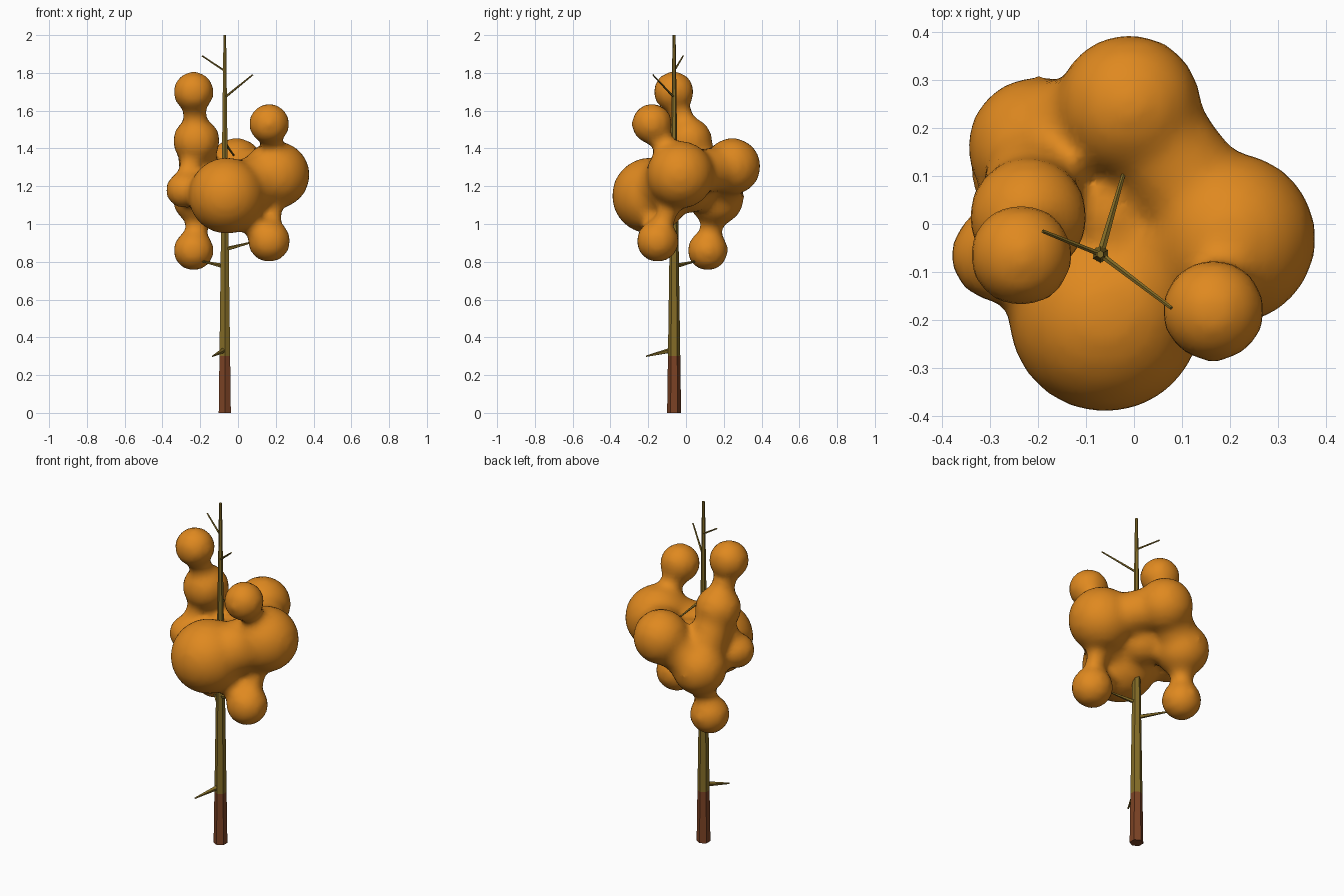
import bpy, bmesh
from mathutils import Vector, Matrix

if "Cube" in bpy.data.objects:
    bpy.data.objects.remove(bpy.data.objects["Cube"])


def material(name, rgb):
    m = bpy.data.materials.new(name)
    m.diffuse_color = (*rgb, 1)
    m.use_nodes = True
    m.node_tree.nodes["Principled BSDF"].inputs["Base Color"].default_value = m.diffuse_color
    return m


def add_object(name, bm, mat):
    me = bpy.data.meshes.new(name)
    bm.to_mesh(me)
    bm.free()
    ob = bpy.data.objects.new(name, me)
    bpy.context.collection.objects.link(ob)
    me.materials.append(mat)
    return ob


def taper(bm, a, b, r1, r2, sides):
    a, b = Vector(a), Vector(b)
    d = b - a
    mat = Matrix.Translation((a + b) / 2) @ d.to_track_quat('Z', 'Y').to_matrix().to_4x4()
    bmesh.ops.create_cone(bm, cap_ends=True, segments=sides, radius1=r1,
                          radius2=r2, depth=d.length, matrix=mat)


bark = material("bark", (0.23, 0.15, 0.02))
base_bark = material("base_bark", (0.20, 0.055, 0.018))
leaf = material("leaf", (0.74, 0.25, 0.014))

TX, TY = -0.07, -0.063


def trunk_r(z):
    return 0.037 - 0.0145 * z


# Trunk: dark foot and long tapering stem
for name, z0, z1, mat in (("trunk_base", 0, 0.3, base_bark), ("trunk", 0.3, 2.0, bark)):
    bm = bmesh.new()
    taper(bm, (TX, TY, z0), (TX, TY, z1), trunk_r(z0), trunk_r(z1), 6)
    add_object(name, bm, mat)

# Twigs: height on trunk, tip
twigs = [
    (0.335, (-0.135, -0.21, 0.30)),
    (0.775, (-0.20, 0.06, 0.805)),
    (0.865, (0.08, -0.12, 0.905)),
    (1.43, (-0.02, 0.11, 1.36)),
    (1.67, (0.078, -0.175, 1.79)),
    (1.81, (-0.19, -0.015, 1.89)),
]
for i, (z, tip) in enumerate(twigs):
    bm = bmesh.new()
    taper(bm, (TX, TY, z), tip, trunk_r(z) * 0.5, 0.004, 5)
    add_object(f"twig_{i + 1}", bm, bark)

# Foliage: blobs joined by necks, fused and smoothed
blobs = {
    "top_left": ((-0.235, -0.065, 1.70), 0.105),
    "upper_left": ((-0.22, 0.015, 1.44), 0.122),
    "top_right": ((0.165, -0.18, 1.53), 0.105),
    "right": ((0.20, -0.03, 1.26), 0.177),
    "front": ((-0.06, -0.19, 1.15), 0.20),
    "back": ((-0.01, 0.245, 1.305), 0.148),
    "left": ((-0.285, -0.065, 1.18), 0.095),
    "back_left": ((-0.20, 0.16, 1.14), 0.145),
    "low_left": ((-0.235, 0.115, 0.86), 0.105),
    "low_right": ((0.165, -0.15, 0.91), 0.11),
    "core": ((-0.04, 0.02, 1.19), 0.13),
}
necks = [
    ("top_left", "upper_left", 0.6), ("upper_left", "back_left", 0.85),
    ("top_right", "right", 0.6), ("right", "front", 0.85),
    ("right", "back", 0.8), ("back", "back_left", 0.8),
    ("left", "back_left", 0.8), ("left", "front", 0.8),
    ("low_left", "back_left", 0.6), ("low_right", "front", 0.6),
    ("low_right", "right", 0.5), ("upper_left", "left", 0.6),
]
bm = bmesh.new()
for c, r in blobs.values():
    bmesh.ops.create_icosphere(bm, subdivisions=3, radius=r + 0.004,
                               matrix=Matrix.Translation(c))
for a, b, k in necks:
    r = k * min(blobs[a][1], blobs[b][1])
    taper(bm, blobs[a][0], blobs[b][0], r, r, 16)
foliage = add_object("foliage", bm, leaf)
rm = foliage.modifiers.new("fuse", 'REMESH')
rm.mode = 'VOXEL'
rm.voxel_size = 0.022
rm.use_smooth_shade = True
sm = foliage.modifiers.new("soften", 'SMOOTH')
sm.factor = 0.5
sm.iterations = 8
